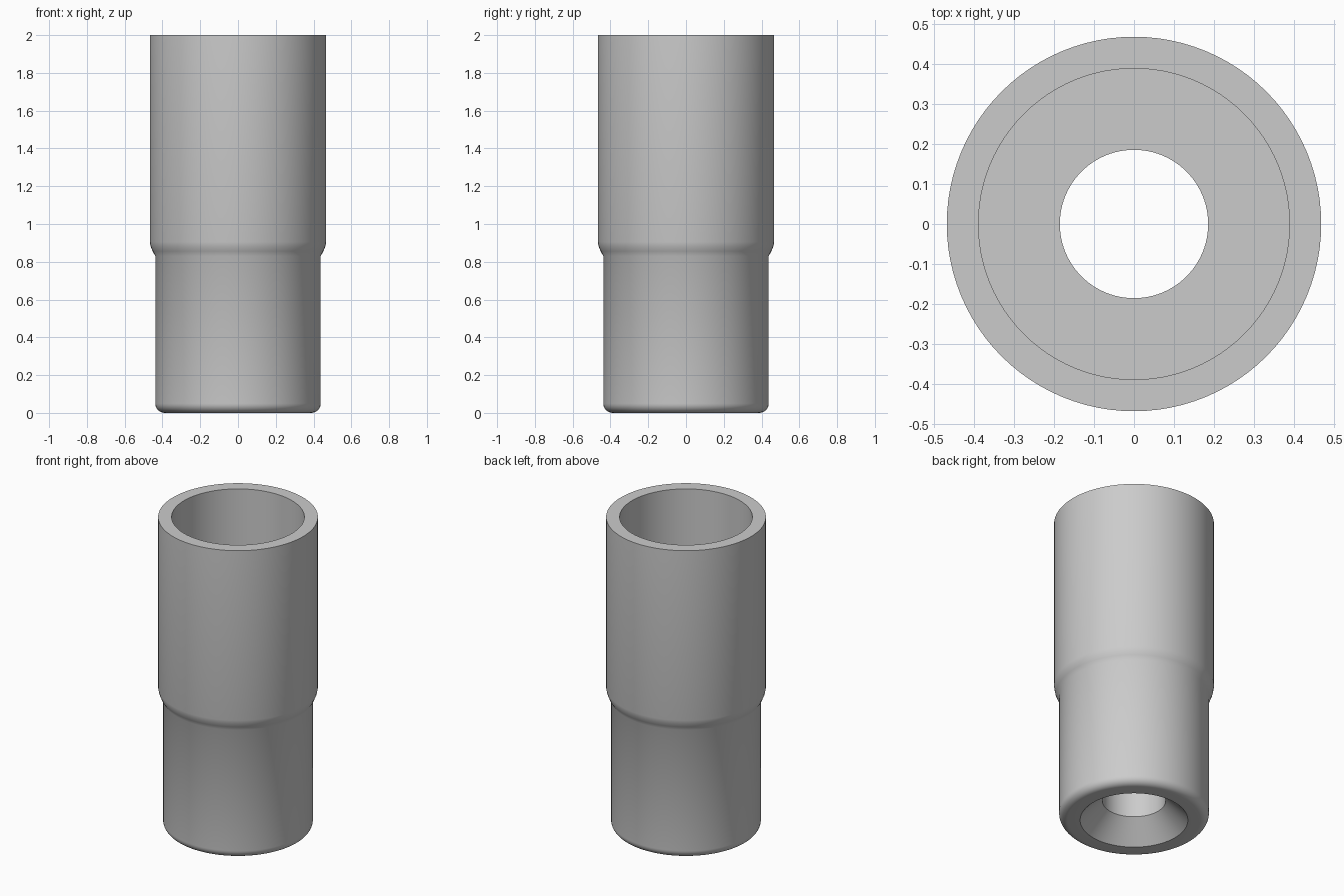
import bpy, bmesh, math

cube = bpy.data.objects.get("Cube")
if cube:
    bpy.data.objects.remove(cube, do_unlink=True)

SEGMENTS = 96
OUTER, LOWER, BORE, HOLE = 0.467, 0.438, 0.388, 0.185
FLOOR, STEP, FILLET, SINK = 0.83, 0.83, 0.05, 0.13

grey = bpy.data.materials.new("plain grey")
grey.use_nodes = True
grey.diffuse_color = (0.6, 0.6, 0.6, 1)
grey.node_tree.nodes["Principled BSDF"].inputs["Base Color"].default_value = grey.diffuse_color

# Countersunk through hole, then the rounded bottom edge
profile = [(HOLE, FLOOR), (HOLE, SINK), (HOLE + SINK, 0)]
for i in range(9):
    a = math.pi / 2 * i / 8
    profile.append((LOWER - FILLET + FILLET * math.sin(a), FILLET - FILLET * math.cos(a)))

# Lower barrel, flared step, upper barrel, rim and wide bore
profile += [(LOWER, STEP), (0.452, 0.856), (0.462, 0.88), (OUTER, 0.905),
            (OUTER, 2), (BORE, 2), (BORE, FLOOR)]

# Spin the closed profile around the vertical axis
bm = bmesh.new()
verts = [bm.verts.new((r, 0, z)) for r, z in profile]
edges = [bm.edges.new((v, verts[(i + 1) % len(verts)])) for i, v in enumerate(verts)]
bmesh.ops.spin(bm, geom=verts + edges, cent=(0, 0, 0), axis=(0, 0, 1),
               angle=math.tau, steps=SEGMENTS, use_merge=True)
bmesh.ops.remove_doubles(bm, verts=bm.verts, dist=0.0001)
bmesh.ops.recalc_face_normals(bm, faces=bm.faces)
mesh = bpy.data.meshes.new("stepped_sleeve")
bm.to_mesh(mesh)
bm.free()
mesh.materials.append(grey)

sleeve = bpy.data.objects.new("stepped_sleeve", mesh)
bpy.context.collection.objects.link(sleeve)
bpy.ops.object.select_all(action="DESELECT")
sleeve.select_set(True)
bpy.context.view_layer.objects.active = sleeve
bpy.ops.object.shade_smooth_by_angle(angle=math.radians(30))
